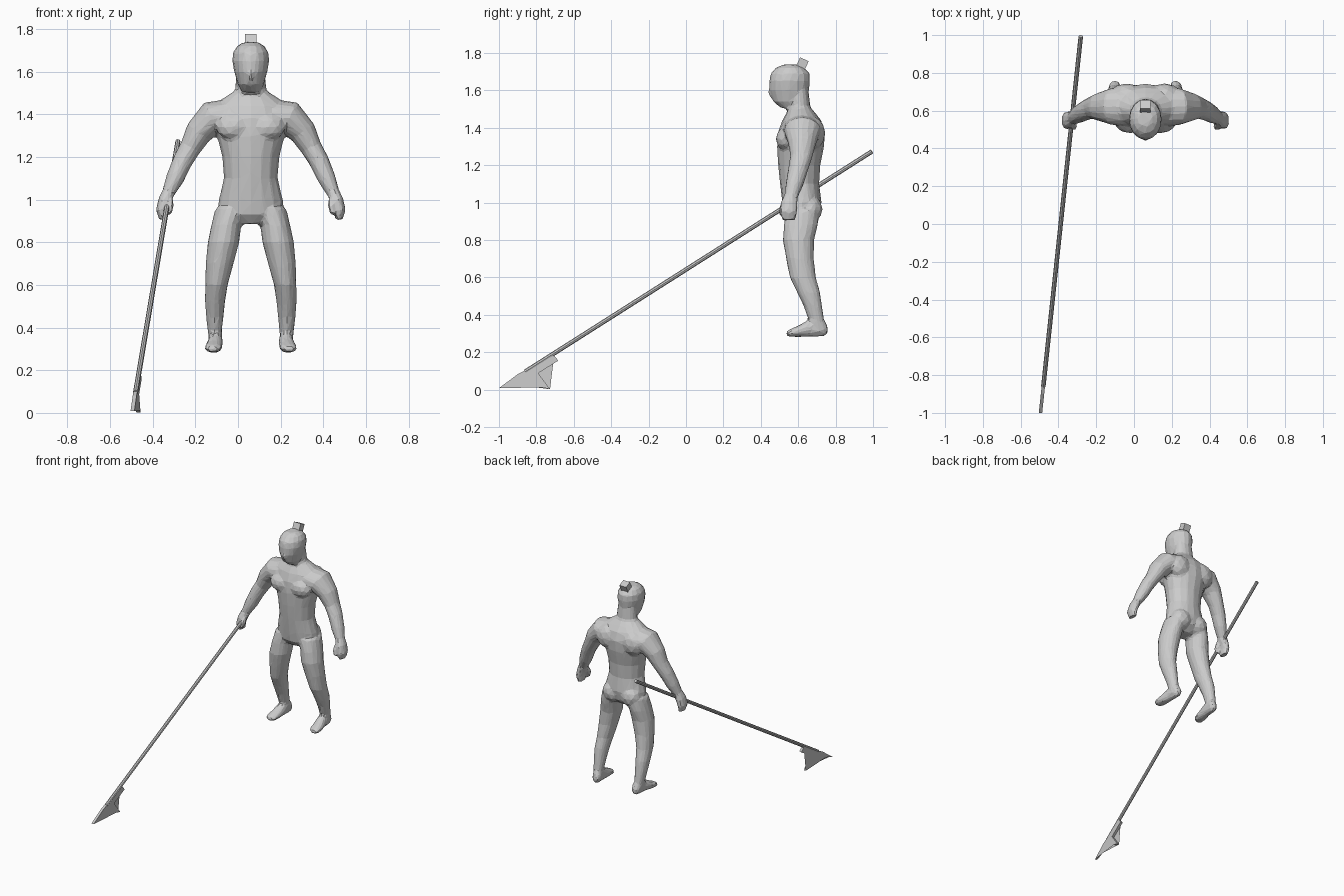
import bpy, bmesh, math
from mathutils import Vector, Matrix

if "Cube" in bpy.data.objects:
    bpy.data.objects.remove(bpy.data.objects["Cube"])

CX = 0.06  # the figure's own centre line
grey = bpy.data.materials.new("plain grey")
grey.diffuse_color = (0.6, 0.6, 0.6, 1)
grey.use_nodes = True
grey.node_tree.nodes["Principled BSDF"].inputs["Base Color"].default_value = grey.diffuse_color


def finish(name, bm):
    bmesh.ops.recalc_face_normals(bm, faces=bm.faces)
    me = bpy.data.meshes.new(name)
    bm.to_mesh(me)
    me.materials.append(grey)
    ob = bpy.data.objects.new(name, me)
    bpy.context.collection.objects.link(ob)
    return ob


def skin(bm, rings):
    """Bridge rings of points into a closed tube."""
    vs = [[bm.verts.new(p) for p in r] for r in rings]
    n = len(vs[0])
    for a, b in zip(vs, vs[1:]):
        for i in range(n):
            bm.faces.new((a[i], a[(i + 1) % n], b[(i + 1) % n], b[i]))
    bm.faces.new(vs[0][::-1])
    bm.faces.new(vs[-1])


def oval(c, u, v, n=16):
    return [Vector(c) + u * math.cos(2 * math.pi * i / n) + v * math.sin(2 * math.pi * i / n)
            for i in range(n)]


def stack(bm, rows):
    """Horizontal ovals: z, centre x, half width, front y, back y."""
    skin(bm, [oval((CX + x, (f + b) / 2, z), Vector((w, 0, 0)), Vector((0, (b - f) / 2, 0)))
              for z, x, w, f, b in rows])


def limb(bm, s, rows):
    """Ovals across a path: x, y, z, radius in the front plane, radius in depth."""
    pts = [Vector((CX + s * r[0], r[1], r[2])) for r in rows]
    rings = []
    for i, p in enumerate(pts):
        t = (pts[min(i + 1, len(pts) - 1)] - pts[max(i - 1, 0)]).normalized()
        v = (Vector((0, 1, 0)) - t * t.y).normalized()
        rings.append(oval(p, t.cross(v) * rows[i][3], v * rows[i][4]))
    skin(bm, rings)


def lump(bm, c, r):
    m = Matrix.Translation((CX + c[0], c[1], c[2])) @ Matrix.Diagonal((*r, 1))
    bmesh.ops.create_icosphere(bm, subdivisions=2, radius=1, matrix=m)


bm = bmesh.new()
# torso and neck
stack(bm, [(0.885, 0, .06, .56, .66), (0.93, 0, .155, .525, .71), (1.0, 0, .150, .515, .725),
           (1.1, 0, .126, .503, .712), (1.2, 0, .134, .493, .718), (1.3, 0, .158, .487, .738),
           (1.38, 0, .175, .493, .742), (1.44, 0, .175, .515, .722), (1.475, 0, .13, .535, .695),
           (1.51, 0, .074, .55, .665), (1.6, 0, .066, .545, .655)])
# head
stack(bm, [(1.505, 0, .040, .51, .59), (1.54, 0, .062, .465, .645), (1.60, 0, .078, .445, .657),
           (1.65, 0, .087, .445, .663), (1.69, 0, .083, .453, .661), (1.72, 0, .064, .48, .635),
           (1.738, 0, .035, .52, .595)])
lump(bm, (0, .46, 1.59), (.016, .02, .035))  # nose ridge
for s in (-1, 1):
    # arm and hand
    limb(bm, s, [(.10, .62, 1.395, .075, .10), (.18, .622, 1.385, .080, .098),
                 (.245, .62, 1.315, .064, .074), (.285, .615, 1.24, .050, .058),
                 (.32, .60, 1.18, .047, .053), (.355, .58, 1.10, .043, .047),
                 (.385, .562, 1.035, .031, .036), (.405, .552, .995, .030, .046),
                 (.418, .548, .95, .027, .047), (.412, .55, .905, .017, .036)])
    limb(bm, s, [(.385, .54, 1.01, .018, .02), (.375, .515, .97, .016, .018),
                 (.385, .508, .93, .012, .013)])  # thumb
    # leg
    stack(bm, [(.96, s * .088, .078, .535, .715), (.88, s * .115, .070, .523, .705),
               (.80, s * .128, .074, .518, .685), (.70, s * .146, .065, .535, .683),
               (.60, s * .161, .053, .555, .695), (.52, s * .168, .047, .594, .717),
               (.45, s * .169, .041, .628, .727), (.38, s * .168, .033, .653, .738),
               (.31, s * .166, .031, .665, .745)])
    # foot
    skin(bm, [oval((CX + s * x, y, (lo + hi) / 2), Vector((w, 0, 0)), Vector((0, 0, (hi - lo) / 2)))
              for y, x, w, lo, hi in [(.758, .16, .016, .30, .335), (.735, .162, .031, .283, .38),
                                      (.66, .166, .035, .283, .375), (.60, .173, .040, .281, .342),
                                      (.56, .178, .040, .283, .325), (.538, .181, .025, .288, .312)]])
    # chest, buttock and shoulder blade masses
    lump(bm, (s * .078, .535, 1.34), (.085, .055, .065))
    lump(bm, (s * .07, .665, .965), (.08, .066, .075))
    lump(bm, (s * .10, .68, 1.37), (.09, .065, .09))
body = finish("body", bm)

# fuse the masses into one faceted low-poly skin
m = body.modifiers.new("fuse", "REMESH")
m.mode, m.voxel_size, m.use_smooth_shade = "VOXEL", 0.010, False
m = body.modifiers.new("soften", "SMOOTH")
m.factor, m.iterations = 0.5, 3
m = body.modifiers.new("facet", "DECIMATE")
m.ratio = 0.07
dg = bpy.context.evaluated_depsgraph_get()
baked = bpy.data.meshes.new_from_object(body.evaluated_get(dg))
body.modifiers.clear()
body.data = baked
if not baked.materials:
    baked.materials.append(grey)
for p in baked.polygons:
    p.use_smooth = False
    p.material_index = 0

# tilted block of tied hair
bm = bmesh.new()
bmesh.ops.create_cube(bm, size=1, matrix=Matrix.Translation((CX, .62, 1.738))
                      @ Matrix.Rotation(math.radians(-25), 4, "X") @ Matrix.Diagonal((.055, .05, .062, 1)))
finish("hair_knot", bm)


def on_pole(y):
    return Vector((-0.388 + 0.107 * y, y, 0.642 + 0.635 * y))


# spear shaft
bm = bmesh.new()
a, b = on_pole(-0.86), on_pole(0.994)
d = (b - a).normalized()
u = d.cross(Vector((1, 0, 0))).normalized() * 0.012
v = d.cross(u)
skin(bm, [oval(a, u, v, 8), oval(b, u, v, 8)])
finish("spear_shaft", bm)

# spear head with barb: side outline given thickness across x
outline = [(-1, .008), (-.90, .082), (-.705, .183), (-.683, .155), (-.79, .088), (-.727, .002),
           (-.765, .012), (-.825, .082), (-.93, .03)]
bm = bmesh.new()
skin(bm, [[(on_pole(y).x + o, y, z) for y, z in outline] for o in (-.009, .009)])
bmesh.ops.triangulate(bm, faces=[f for f in bm.faces if len(f.verts) > 4])
finish("spear_head", bm)
